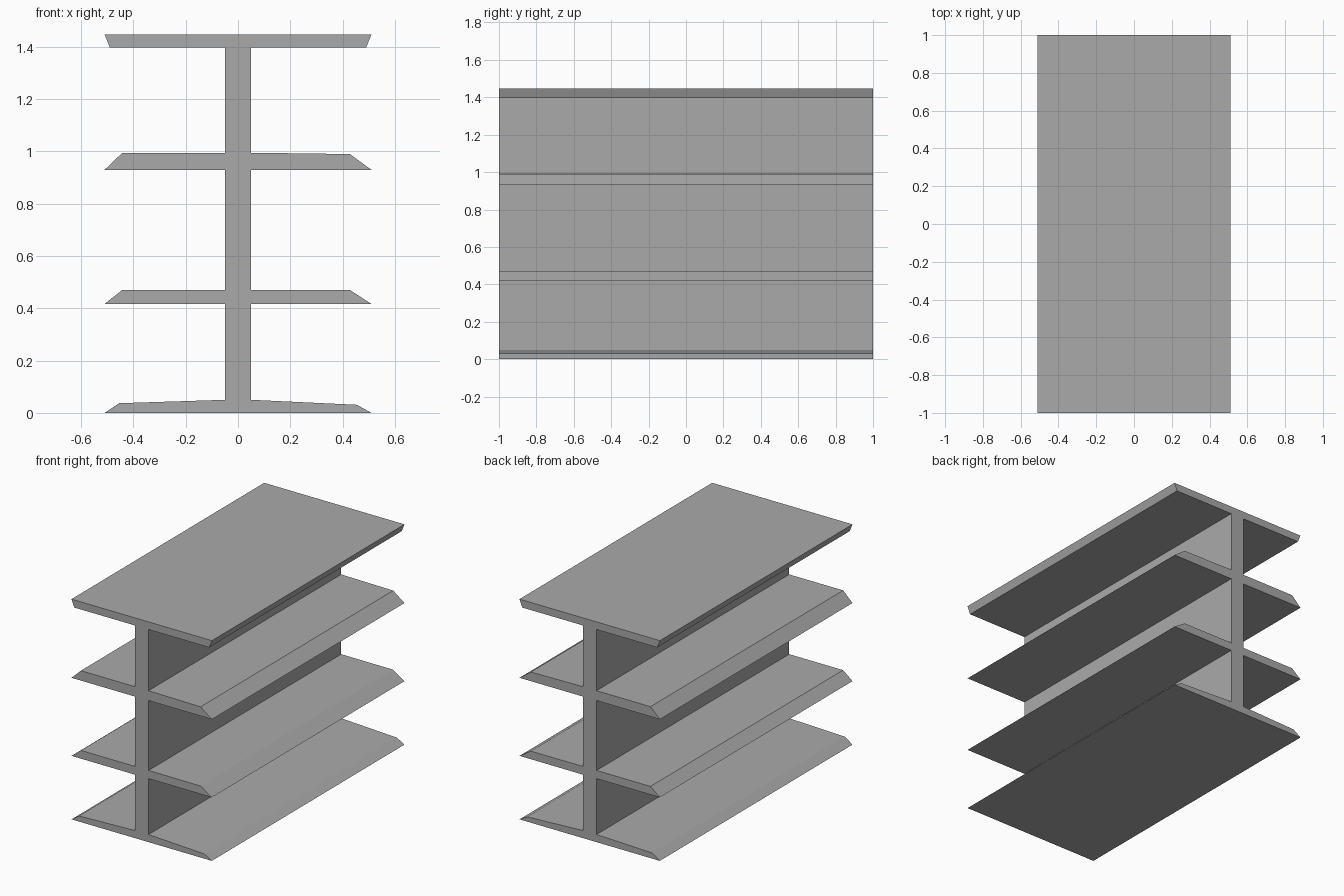
import bpy
import bmesh

cube = bpy.data.objects.get("Cube")
if cube:
    bpy.data.objects.remove(cube, do_unlink=True)

# Single matte grey for the whole unit
grey = bpy.data.materials.new("mid_grey")
grey.use_nodes = True
colour = (0.4, 0.4, 0.4, 1)
grey.diffuse_color = colour
grey.node_tree.nodes["Principled BSDF"].inputs["Base Color"].default_value = colour

HALF_DEPTH = 1.0
HALF_WIDTH = 0.51
POST = 0.05


def extrude_profile(name, points):
    """Extrude an x-z outline along the full depth."""
    bm = bmesh.new()
    face = bm.faces.new([bm.verts.new((x, -HALF_DEPTH, z)) for x, z in points])
    extruded = bmesh.ops.extrude_face_region(bm, geom=[face])
    back = [v for v in extruded["geom"] if isinstance(v, bmesh.types.BMVert)]
    bmesh.ops.translate(bm, verts=back, vec=(0, 2 * HALF_DEPTH, 0))
    bmesh.ops.recalc_face_normals(bm, faces=bm.faces)
    mesh = bpy.data.meshes.new(name)
    bm.to_mesh(mesh)
    bm.free()
    mesh.materials.append(grey)
    obj = bpy.data.objects.new(name, mesh)
    bpy.context.collection.objects.link(obj)
    return obj


# Base plate, sloping gently away from the centre wall
extrude_profile("base", [(-HALF_WIDTH, 0), (HALF_WIDTH, 0), (0.455, 0.031),
                         (POST, 0.05), (-POST, 0.05), (-0.455, 0.037)])

# Centre wall
extrude_profile("centre_wall", [(-POST, 0.05), (POST, 0.05),
                                (POST, 1.397), (-POST, 1.397)])

# Shelves with bevelled outer edges, one wing on each side of the wall
for level, bottom, top, drop in (("lower", 0.417, 0.471, 0.001),
                                 ("upper", 0.93, 0.995, 0.005)):
    for side, sign, edge, fall in (("left", 1, 0.428, drop),
                                   ("right", -1, 0.442, 0)):
        extrude_profile(f"{level}_shelf_{side}",
                        [(sign * POST, bottom), (sign * HALF_WIDTH, bottom),
                         (sign * edge, top - fall), (sign * POST, top)])

# Top board, undercut at the edges
extrude_profile("top_board", [(-0.49, 1.397), (0.49, 1.397),
                              (HALF_WIDTH, 1.447), (-HALF_WIDTH, 1.447)])
